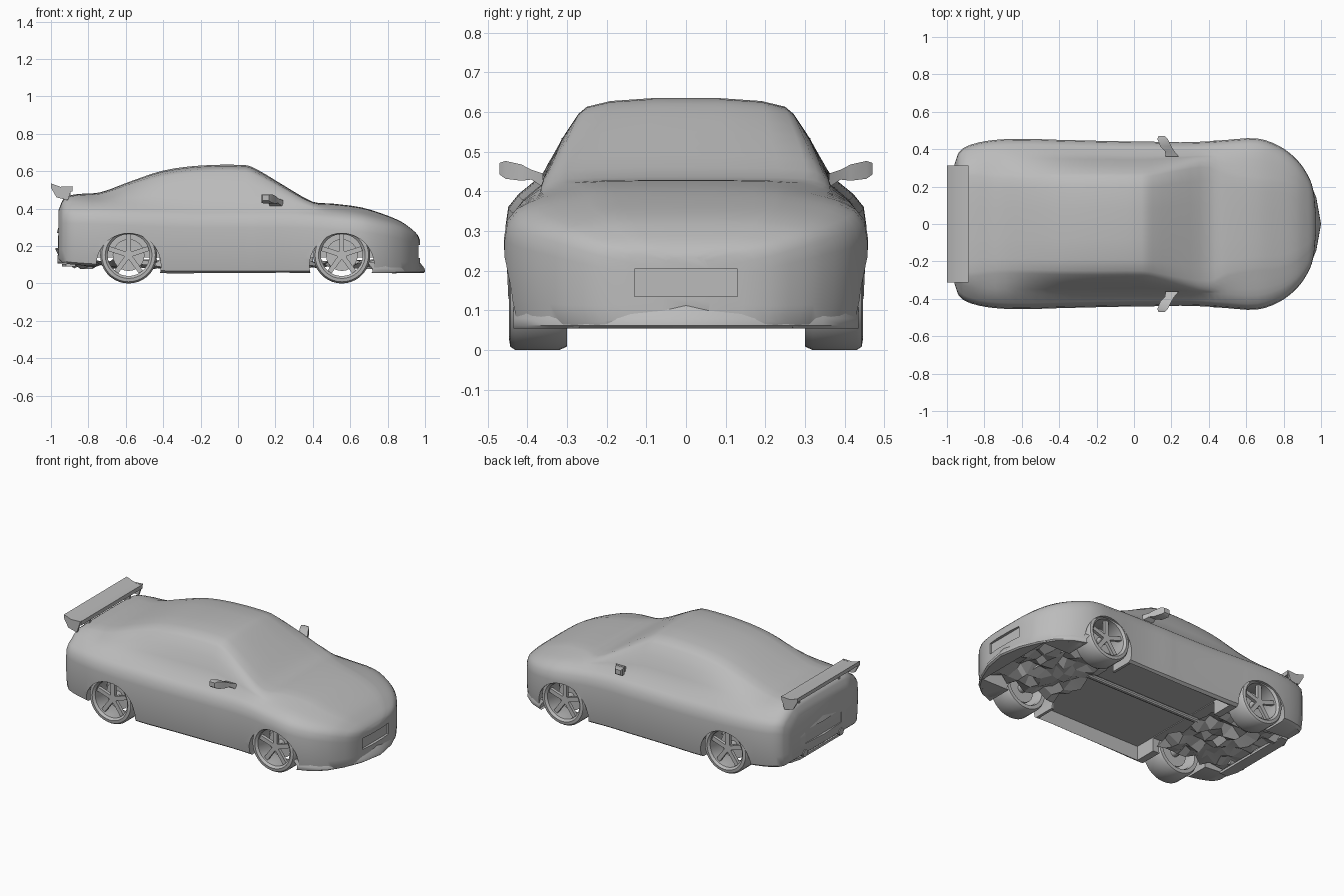
import bpy, bmesh, math, random
from mathutils import Matrix, Vector

random.seed(4)
old = bpy.data.objects.get("Cube")
if old:
    bpy.data.objects.remove(old, do_unlink=True)

grey = bpy.data.materials.new("plain grey")
grey.use_nodes = True
grey.diffuse_color = (0.5, 0.5, 0.5, 1)
grey.node_tree.nodes["Principled BSDF"].inputs["Base Color"].default_value = (0.5, 0.5, 0.5, 1)


def finish(name, bm, angle=35):
    """Turn a bmesh into a named, shaded object."""
    bmesh.ops.recalc_face_normals(bm, faces=bm.faces)
    mesh = bpy.data.meshes.new(name)
    bm.to_mesh(mesh)
    bm.free()
    mesh.materials.append(grey)
    obj = bpy.data.objects.new(name, mesh)
    bpy.context.collection.objects.link(obj)
    smooth(obj, angle)
    return obj


def smooth(obj, angle=35):
    bpy.ops.object.select_all(action='DESELECT')
    obj.select_set(True)
    bpy.context.view_layer.objects.active = obj
    bpy.ops.object.shade_smooth_by_angle(angle=math.radians(angle))


def bridge(bm, rings, closed=False):
    """Skin a list of equal vertex loops."""
    pairs = list(zip(rings, rings[1:]))
    if closed:
        pairs.append((rings[-1], rings[0]))
    for a, b in pairs:
        n = len(a)
        for i in range(n):
            j = (i + 1) % n
            bm.faces.new((a[i], a[j], b[j], b[i]))


def loft(name, loops):
    bm = bmesh.new()
    rings = [[bm.verts.new(p) for p in loop] for loop in loops]
    bridge(bm, rings)
    bm.faces.new(rings[0])
    bm.faces.new(rings[-1])
    return finish(name, bm)


def box(name, centre, size, tilt=0):
    bm = bmesh.new()
    m = (Matrix.Translation(centre) @ Matrix.Rotation(tilt, 4, 'Y')
         @ Matrix.Diagonal((*size, 1)))
    bmesh.ops.create_cube(bm, size=1, matrix=m)
    return finish(name, bm)


def rod(name, a, b, radius, sides=16):
    a, b = Vector(a), Vector(b)
    turn = (b - a).to_track_quat('Z', 'Y').to_matrix().to_4x4()
    bm = bmesh.new()
    bmesh.ops.create_cone(bm, cap_ends=True, segments=sides, radius1=radius, radius2=radius,
                          depth=(b - a).length, matrix=Matrix.Translation((a + b) / 2) @ turn)
    return finish(name, bm)


def prism(name, half, levels):
    """Stack a mirrored plan outline at (height, inward shift) levels."""
    plan = half + [(x, -y) for x, y in reversed(half) if y]
    return loft(name, [[(x + dx, y, z) for x, y in plan] for z, dx in levels])


def lathe(name, profile, centre, side, steps=36):
    bm = bmesh.new()
    rings = []
    for i in range(steps):
        a = math.tau * i / steps
        rings.append([bm.verts.new((centre[0] + r * math.cos(a), side * y,
                                    centre[1] + r * math.sin(a))) for r, y in profile])
    bridge(bm, rings, closed=True)
    return finish(name, bm)


def rough_tray(name, x, length, width):
    """Lumpy mechanical underside."""
    bm = bmesh.new()
    m = Matrix.Translation((x, 0, .1)) @ Matrix.Diagonal((length / 2, width / 2, 1, 1))
    bmesh.ops.create_grid(bm, x_segments=9, y_segments=9, size=1, matrix=m)
    for v in bm.verts:
        v.co += Vector([random.uniform(-.015, .015) for _ in range(2)]
                       + [random.uniform(-.025, .03)])
    return finish(name, bm, 10)


def cut(obj, cutter):
    cutter.hide_render = True
    mod = obj.modifiers.new("cut", 'BOOLEAN')
    mod.operation, mod.object, mod.solver = 'DIFFERENCE', cutter, 'EXACT'
    bpy.context.view_layer.objects.active = obj
    bpy.ops.object.modifier_apply(modifier=mod.name)
    bpy.data.objects.remove(cutter, do_unlink=True)


def curve_through(keys, per):
    """Smooth interpolation through rows whose first value increases."""
    out = []
    slopes = []
    for i in range(len(keys)):
        a, b = Vector(keys[max(i - 1, 0)]), Vector(keys[min(i + 1, len(keys) - 1)])
        slopes.append((b - a) / (b[0] - a[0]))
    for i in range(len(keys) - 1):
        p, q = Vector(keys[i]), Vector(keys[i + 1])
        h = q[0] - p[0]
        for k in range(per):
            u = k / per
            out.append(p * (1 + 2 * u) * (1 - u) ** 2 + q * u * u * (3 - 2 * u)
                       + slopes[i] * h * u * (1 - u) ** 2 - slopes[i + 1] * h * u * u * (1 - u))
    return out + [Vector(keys[-1])]


def section(row):
    """Cross-section of the shell: floor, flank, shoulder, glass, roof."""
    x, w, low, sh, top, roof = row
    rise, h = sh - low, top - sh
    half = [(w * .93, low), (w * .97, low + rise * .04), (w * .995, low + rise * .25),
            (w, low + rise * .5), (w, low + rise * .75), (w * .985, low + rise * .9),
            (w * .93, sh), (w * .835, sh + min(.035, h * .35))]
    by, bz = half[-1]
    ez = sh + h * .84
    half += [(by + (roof - by) * f + .008 * math.sin(f * math.pi), bz + (ez - bz) * f)
             for f in (.33, .67, 1)]
    half += [(roof * .92, sh + h * .91), (roof * .7, sh + h * .965), (roof * .3, top - h * .006)]
    return [(x, y, z) for y, z in half] + [(x, -y, z) for y, z in reversed(half)]


# Body shell: x, half width, underside, shoulder, top, roof half width
stations = [
    (-.96, .32, .13, .35, .39, .25), (-.935, .385, .11, .39, .45, .27),
    (-.87, .425, .1, .395, .477, .28), (-.74, .45, .09, .395, .487, .265),
    (-.58, .455, .07, .39, .545, .265), (-.4, .45, .055, .385, .605, .27),
    (-.2, .445, .055, .38, .632, .272), (.04, .44, .055, .38, .634, .272),
    (.1, .44, .055, .38, .612, .28), (.25, .437, .055, .38, .522, .312),
    (.4, .442, .055, .375, .437, .33), (.5, .45, .055, .365, .428, .28),
    (.66, .457, .055, .35, .407, .25), (.78, .415, .055, .325, .37, .24),
    (.87, .345, .055, .3, .332, .2), (.93, .26, .06, .27, .29, .15),
    (.96, .175, .07, .245, .26, .1), (.972, .06, .09, .22, .235, .03)]
body = loft("body_shell", [section(r) for r in curve_through(stations, 3)])

# Low wheel openings with taller wells behind them, hollow underside, intake
AXLES = {"rear": -.585, "front": .555}
HUB = .152
for x in AXLES.values():
    for side in (1, -1):
        cut(body, rod("arch_cutter", (x, side * .27, .095), (x, side * .6, .095), .173, 40))
        cut(body, rod("well_cutter", (x, side * .275, HUB), (x, side * .438, HUB), .162, 40))
cut(body, box("cabin_floor_cutter", (0, 0, .04), (.74, .82, .21)))
cut(body, box("end_floor_cutter", (0, 0, .04), (1.8, .54, .2)))
cut(body, box("intake_cutter", (.99, 0, .17), (.07, .26, .07)))
smooth(body)

# Bumpers and splitter
splitter = prism("front_splitter",
                 [(.72, .435), (.8, .403), (.87, .345), (.93, .25), (.975, .14), (1.0, 0)],
                 [(.055, -.01), (.062, 0), (.08, -.002), (.115, -.03)])
cut(splitter, box("splitter_cutter", (.8, 0, .08), (.2, .54, .2)))
smooth(splitter)
bumper = prism("rear_bumper", [(-.9, .405), (-.925, .385), (-.955, .3), (-.975, 0)],
               [(.15, .015), (.18, 0), (.25, 0), (.3, .015)])
cut(bumper, box("plate_recess_cutter", (-.985, 0, .23), (.06, .36, .08)))
smooth(bumper)
prism("rear_diffuser", [(-.87, .27), (-.92, .27), (-.94, .2), (-.94, 0)],
      [(.09, 0), (.105, 0)])

# Rear wing with posts and end plates
blade = [(-.885, .493), (-.93, .488), (-1.0, .512), (-1.0, .535), (-.95, .517), (-.885, .518)]
plate = [(-.91, .445), (-.97, .46), (-1.0, .512), (-1.0, .535), (-.95, .517), (-.885, .52)]
loft("rear_wing", [[(x, y, z) for x, z in blade] for y in (-.31, .31)])
for side, word in ((1, "left"), (-1, "right")):
    box("wing_post_" + word, (-.915, side * .2, .465), (.04, .015, .06))
    loft("wing_end_plate_" + word, [[(x, side * y, z) for x, z in plate] for y in (.302, .314)])
    rod("exhaust_tip_" + word, (-.86, side * .18, .13), (-.965, side * .18, .13), .022)

    # Door mirrors: foot, neck, housing
    mirror = [(.36, .17, .24, .41, .445), (.39, .165, .215, .43, .455),
              (.415, .14, .2, .427, .468), (.455, .125, .18, .432, .477),
              (.47, .13, .165, .443, .472)]
    loft("door_mirror_" + word, [[(a, side * y, lo), (b, side * y, lo), (b, side * y, hi),
                                  (a, side * y, hi)] for y, a, b, lo, hi in mirror])

    # Wheels: tyre and rim, brake disc, hub, spokes
    tyre = [(.112, .434), (.125, .446), (.143, .443), (.152, .43),
            (.152, .32), (.143, .3), (.12, .3), (.112, .32)]
    for end, x in AXLES.items():
        tag = end + "_" + word
        lathe("wheel_" + tag, tyre, (x, HUB), side)
        rod("brake_disc_" + tag, (x, side * .34, HUB), (x, side * .36, HUB), .085, 24)
        rod("hub_" + tag, (x, side * .3, HUB), (x, side * .42, HUB), .026)
        for k in range(5):
            a = math.tau * k / 5 + math.pi / 2
            spot = (x + .068 * math.cos(a), side * .41, HUB + .068 * math.sin(a))
            box(f"spoke_{tag}_{k}", spot, (.1, .02, .026), -a)

# Underside: axles, rough mechanical trays, exhaust pipe
for end, x in AXLES.items():
    rod(end + "_axle", (x, -.34, HUB), (x, .34, HUB), .02, 10)
rough_tray("engine_tray", .63, .5, .52)
rough_tray("rear_chassis_tray", -.64, .48, .52)
rod("exhaust_pipe", (.4, .06, .125), (-.42, .06, .125), .016, 10)
